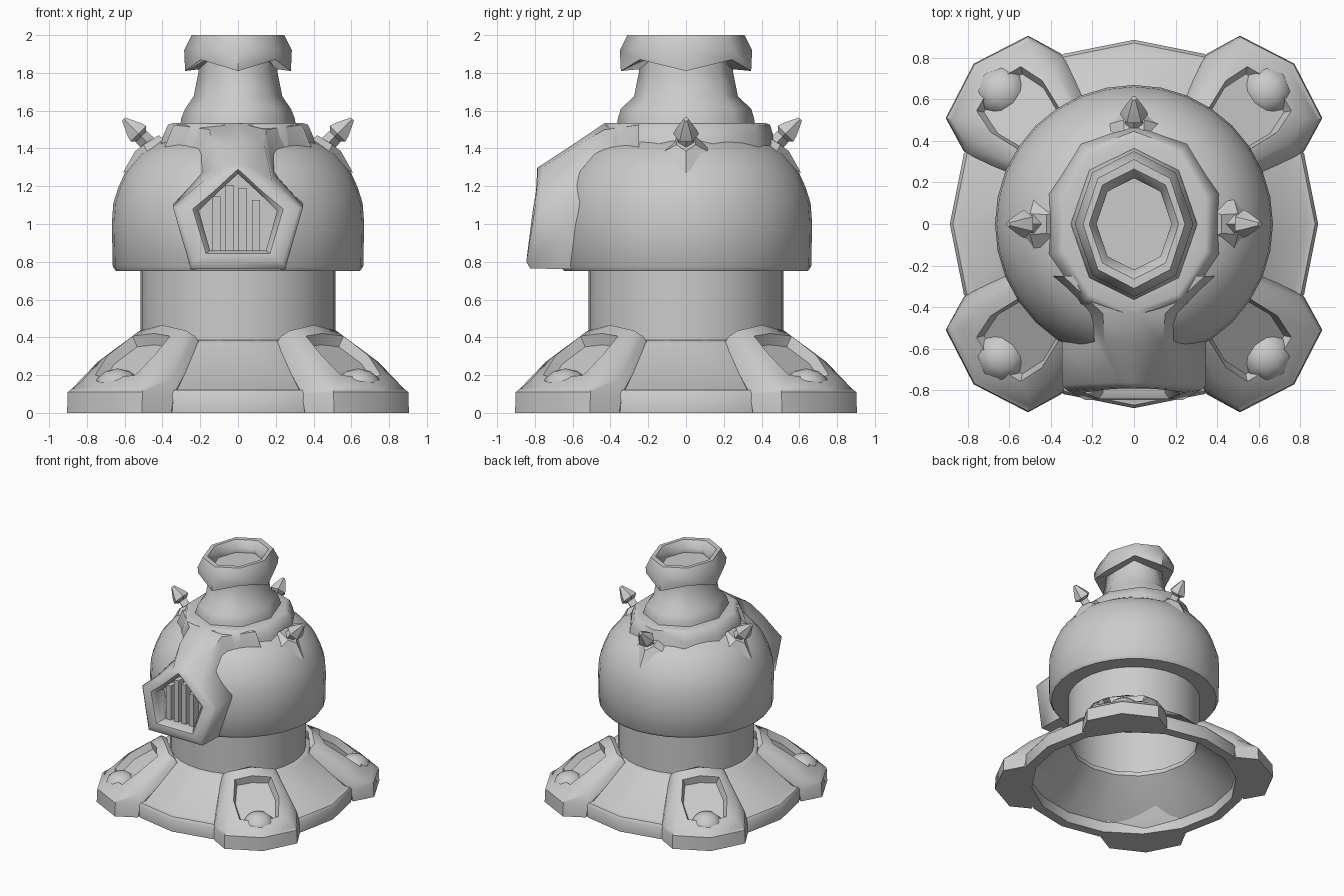
import bpy, bmesh, math
from mathutils import Vector, Matrix

grey = bpy.data.materials.new("plain_grey")
grey.diffuse_color = (0.6, 0.6, 0.6, 1)


def finish(name, bm, angle=40):
    bmesh.ops.recalc_face_normals(bm, faces=bm.faces)
    me = bpy.data.meshes.new(name)
    bm.to_mesh(me)
    bm.free()
    me.materials.append(grey)
    ob = bpy.data.objects.new(name, me)
    bpy.context.collection.objects.link(ob)
    bpy.ops.object.select_all(action='DESELECT')
    ob.select_set(True)
    bpy.context.view_layer.objects.active = ob
    bpy.ops.object.shade_smooth_by_angle(angle=math.radians(angle))
    return ob


def loft(name, rings, start=True, end=True, closed=False, mat=None, angle=40):
    """Skin equal-length rings of points."""
    bm = bmesh.new()
    vs = [[bm.verts.new(p) for p in r] for r in rings]
    n = len(vs[0])
    pairs = list(zip(vs, vs[1:])) + ([(vs[-1], vs[0])] if closed else [])
    for a, b in pairs:
        for i in range(n):
            j = (i + 1) % n
            bm.faces.new((a[i], a[j], b[j], b[i]))
    if start and not closed:
        bm.faces.new(vs[0])
    if end and not closed:
        bm.faces.new(vs[-1])
    if mat:
        bm.transform(mat)
    return finish(name, bm, angle)


def ring(n, rx, ry, z, lift=0):
    """Ellipse with a point on each axis; odd points may be lifted."""
    return [(rx * math.sin(2 * math.pi * i / n), ry * math.cos(2 * math.pi * i / n),
             z + lift * (i % 2)) for i in range(n)]


def mirror(half):
    """Mirror a half outline across its first coordinate."""
    return half + [(-x, y, z) for x, y, z in reversed(half) if x > 1e-6]


# Hollow sixteen-sided skirt
loft("base_skirt", [ring(16, r, r, z) for r, z in
     [(.80, 0), (.88, 0), (.885, .1), (.87, .12), (.83, .125), (.56, .37), (.535, .385),
      (.50, .385), (.50, .35), (.77, .11), (.80, .09)]], closed=True)

# Open tube between skirt and body
loft("waist_tube", [ring(32, .515, .515, z) for z in (.36, .76)], False, False)

# Rounded body
loft("body_dome", [ring(32, r, r, z) for r, z in
     [(.50, .75), (.645, .75), (.663, .775), (.668, 1.0), (.66, 1.11), (.635, 1.19),
      (.595, 1.28), (.52, 1.37), (.41, 1.44), (.30, 1.46)]])

# Pointed oval collar
loft("collar", [ring(10, a, b, z) for a, b, z in
     [(.44, .48, 1.38), (.42, .465, 1.46), (.39, .445, 1.525), (.36, .42, 1.535),
      (.27, .32, 1.535)]], angle=50)

# Flared chimney neck
loft("chimney_neck", [ring(8, a, b, z) for a, b, z in
     [(.31, .37, 1.5), (.30, .36, 1.56), (.28, .345, 1.61), (.235, .275, 1.675),
      (.21, .25, 1.8), (.20, .24, 1.88)]], angle=60)

# Chimney cap with a shallow opening
loft("chimney_cap", [ring(8, .20, .24, 1.82, .06), ring(8, .28, .345, 1.81, .06),
     ring(8, .285, .35, 1.92), ring(8, .245, .31, 2.0), ring(8, .215, .265, 2.0),
     ring(8, .18, .22, 1.95), ring(8, .18, .22, 1.91)], angle=50)

# Front hood: five-sided frame that runs back into the collar
hood = [
    [(0, -.25, 1.535), (.34, -.25, 1.525), (.40, -.25, 1.38), (.40, -.25, 1.1), (.25, -.25, .78), (0, -.25, .78)],
    [(0, -.43, 1.535), (.15, -.43, 1.50), (.21, -.43, 1.39), (.22, -.43, 1.1), (.22, -.43, .78), (0, -.43, .78)],
    [(0, -.57, 1.44), (.14, -.57, 1.42), (.19, -.57, 1.27), (.345, -.57, 1.1), (.25, -.59, .76), (0, -.59, .76)],
    [(0, -.76, 1.315), (.07, -.76, 1.30), (.18, -.765, 1.23), (.345, -.775, 1.09), (.25, -.825, .765), (0, -.825, .765)],
    [(0, -.785, 1.30), (.06, -.785, 1.27), (.16, -.79, 1.19), (.32, -.80, 1.085), (.235, -.845, .80), (0, -.845, .80)],
    [(0, -.79, 1.29), (.05, -.79, 1.245), (.13, -.795, 1.17), (.24, -.81, 1.08), (.17, -.84, .845), (0, -.84, .845)],
    [(0, -.765, 1.265), (.05, -.765, 1.22), (.12, -.77, 1.155), (.207, -.78, 1.07), (.148, -.81, .86), (0, -.81, .86)],
    [(0, -.69, 1.265), (.05, -.69, 1.22), (.12, -.69, 1.155), (.207, -.69, 1.07), (.148, -.69, .86), (0, -.69, .86)],
]
loft("window_hood", [mirror(h) for h in hood], angle=50)

# Upright window bars
for x in (-.115, -.045, .025, .095):
    top = 1.26 - .9 * abs(x + .02) - .03
    loft("window_bar", [[(x - .022, -.68, z), (x + .022, -.68, z), (x + .022, -.755, z),
                         (x - .022, -.755, z)] for z in (.85, top)])

# Three antennas with kite-shaped feet
for deg in (0, 90, 180):
    turn = Matrix.Rotation(math.radians(deg), 4, 'Z')
    loft("antenna_foot", [
        [(.61, 0, 1.27), (.47, .16, 1.36), (.38, .06, 1.44), (.38, -.06, 1.44), (.47, -.16, 1.36)],
        [(.545, 0, 1.385), (.50, .05, 1.42), (.42, .045, 1.47), (.42, -.045, 1.47), (.50, -.05, 1.42)]],
        mat=turn, angle=25)
    tilt = turn @ Matrix.Translation((.46, 0, 1.41)) @ Matrix.Rotation(math.radians(45), 4, 'Y')
    loft("antenna_stem", [ring(4, r, r, z) for r, z in ((.045, -.02), (.04, .1))], mat=tilt, angle=25)
    loft("antenna_tip", [ring(6, r, r, z) for r, z in
         ((.04, .075), (.068, .095), (.055, .13), (.014, .205))], mat=tilt, angle=35)


def slope(u):
    return .475 - .68 * (u - .55)


# Four corner feet, outlines as (sideways, outward, up)
foot = [
    [(0, .84, 0), (.30, .82, 0), (.33, .83, 0), (.28, 1.0, 0), (0, 1.09, 0)],
    [(0, .56, .37), (.22, .50, .36), (.33, .81, .10), (.28, .995, .11), (0, 1.085, .11)],
    [(0, .54, .455), (.20, .52, .405), (.31, .81, .18), (.265, .975, .13), (0, 1.06, .13)],
    [(0, .57, .465), (.175, .56, .435), (.25, .80, .27), (.22, .945, .17), (0, 1.03, .155)],
    [(0, .63, slope(.63)), (.14, .65, slope(.65)), (.175, .80, slope(.8)), (.15, .92, .20), (0, .96, .185)],
    [(0, .625, .36), (.12, .635, .35), (.155, .77, .26), (.13, .89, .16), (0, .92, .14)],
]
for k in range(4):
    turn = Matrix.Rotation(math.radians(45 + 90 * k), 4, 'Z')
    loft("corner_foot", [mirror(f) for f in foot], mat=turn, angle=45)
    # Faceted knob at the bottom of the recess
    bm = bmesh.new()
    bmesh.ops.create_uvsphere(bm, u_segments=8, v_segments=6, radius=1)
    bm.transform(turn @ Matrix.Translation((0, .90, .135)) @ Matrix.Diagonal((.125, .125, .1, 1)))
    finish("foot_knob", bm, 50)
